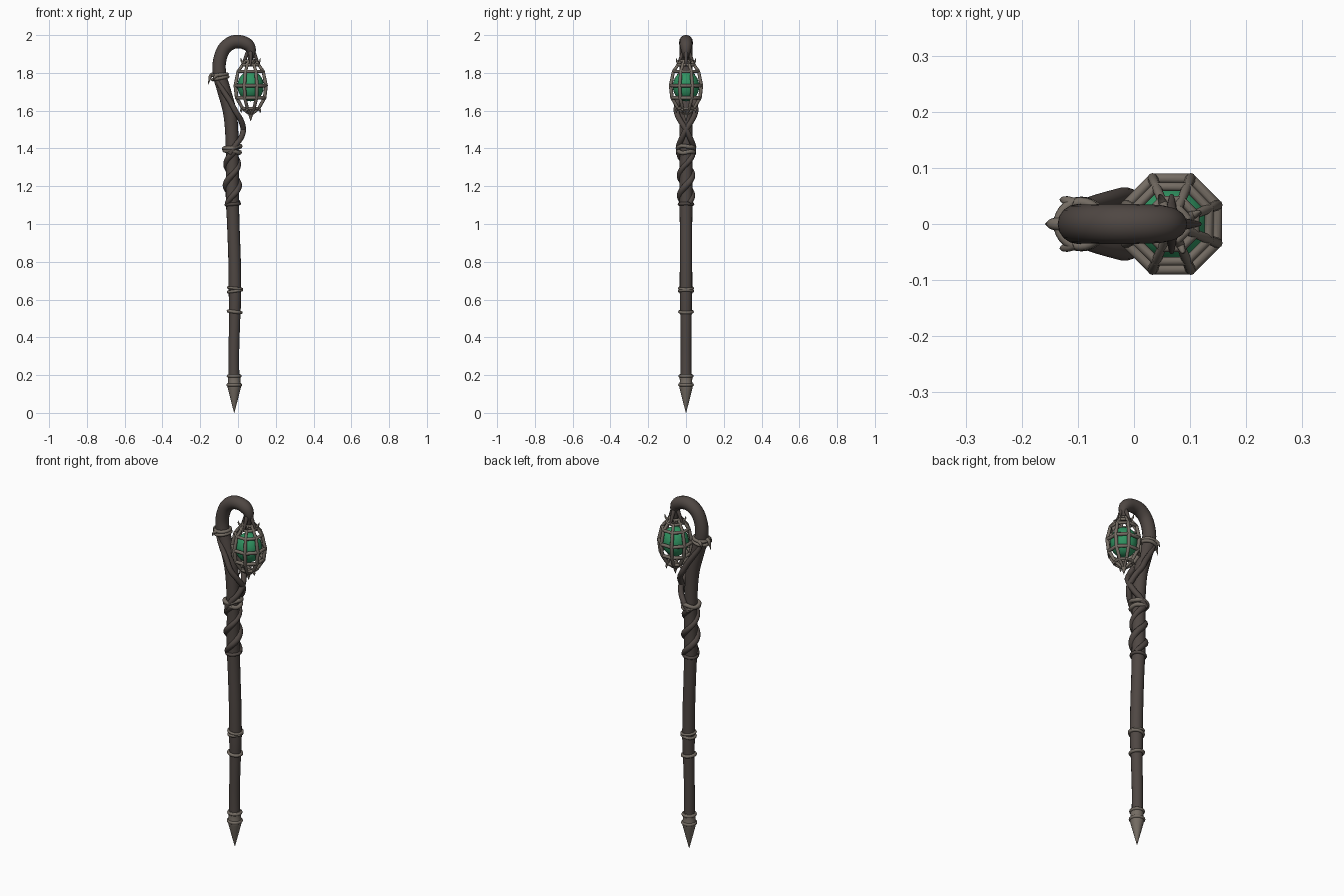
import bpy, math
from mathutils import Vector

if "Cube" in bpy.data.objects:
    bpy.data.objects.remove(bpy.data.objects["Cube"])


def mat(name, c):
    m = bpy.data.materials.new(name)
    m.diffuse_color = (*c, 1)
    m.use_nodes = True
    m.node_tree.nodes["Principled BSDF"].inputs["Base Color"].default_value = m.diffuse_color
    return m


WOOD = mat("dark wood", (0.078, 0.063, 0.056))
METAL = mat("weathered metal", (0.175, 0.15, 0.125))
GREEN = mat("green glow", (0.03, 0.29, 0.12))


def smooth_path(pts, n):
    # Catmull-Rom through (x, y, z, radius)
    p = [Vector(q) for q in pts]
    p = [2 * p[0] - p[1]] + p + [2 * p[-1] - p[-2]]
    out = []
    for i in range(1, len(p) - 2):
        a, b, c, d = p[i - 1:i + 3]
        for k in range(n):
            t = k / n
            out.append(0.5 * (2 * b + (c - a) * t + (2 * a - 5 * b + 4 * c - d) * t * t
                              + (3 * b - a - 3 * c + d) * t ** 3))
    return out + [p[-2]]


def tubes(name, paths, m, n=6, cyclic=False, res=3):
    cu = bpy.data.curves.new(name, 'CURVE')
    cu.dimensions = '3D'
    cu.bevel_depth = 1
    cu.bevel_resolution = res
    cu.use_fill_caps = True
    for pts in paths:
        q = smooth_path(pts, n) if n > 1 else [Vector(v) for v in pts]
        s = cu.splines.new('POLY')
        s.points.add(len(q) - 1)
        for sp, v in zip(s.points, q):
            sp.co = (v[0], v[1], v[2], 1)
            sp.radius = max(v[3], 0.0005)
        s.use_cyclic_u = cyclic
    ob = bpy.data.objects.new(name, cu)
    bpy.context.collection.objects.link(ob)
    bpy.ops.object.select_all(action='DESELECT')
    ob.select_set(True)
    bpy.context.view_layer.objects.active = ob
    bpy.ops.object.convert(target='MESH')
    ob = bpy.context.object
    ob.data.materials.clear()
    ob.data.materials.append(m)
    bpy.ops.object.shade_smooth_by_angle(angle=math.radians(50))
    return ob


def ring(x, z, R, r, tilt=0.0, seg=28, wob=0.0, off=0.0):
    out = []
    for i in range(seg):
        a = 2 * math.pi * i / seg + off
        out.append((x + R * math.cos(a), R * math.sin(a),
                    z + tilt * math.cos(a) + wob * math.sin(3 * a), r))
    return out


def axis_x(z):
    # centre line of the straight part of the staff
    ks = [(0, -.02), (.3, -.022), (.55, -.017), (.8, -.018), (1.0, -.025), (1.2, -.03), (1.45, -.032), (1.6, -.042)]
    for (a, u), (b, v) in zip(ks, ks[1:]):
        if z <= b:
            return u + (v - u) * (z - a) / (b - a)
    return ks[-1][1]


# Main staff, curling into the crook
tubes("staff_shaft", [[
    (-.02, 0, .13, .029), (-.022, 0, .3, .028), (-.018, 0, .5, .030), (-.016, 0, .62, .033),
    (-.018, 0, .8, .033), (-.025, 0, 1.0, .033), (-.03, 0, 1.15, .035), (-.03, 0, 1.35, .034),
    (-.034, 0, 1.5, .035), (-.045, 0, 1.6, .036), (-.072, 0, 1.7, .036), (-.097, 0, 1.79, .036),
    (-.098, 0, 1.86, .035), (-.075, 0, 1.925, .035), (-.032, 0, 1.96, .036), (.015, 0, 1.964, .035),
    (.052, 0, 1.948, .033), (.069, 0, 1.92, .026), (.068, 0, 1.885, .017), (.067, 0, 1.86, .012)]],
    WOOD, 8, res=6)

# Pointed ferrule
tubes("ferrule_spike", [[(-.02, 0, 0, .0008), (-.02, 0, .07, .019), (-.02, 0, .13, .034),
                         (-.02, 0, .15, .038), (-.02, 0, .165, .032), (-.02, 0, .185, .034),
                         (-.02, 0, .205, .031)]], METAL, 1, res=6)
tubes("ferrule_rings", [ring(-.02, .148, .033, .009), ring(-.02, .195, .031, .009)], METAL, 1, True)

# Metal bands along the shaft
tubes("shaft_bands", [ring(-.016, .645, .035, .008, .005), ring(-.016, .66, .036, .007, -.004),
                      ring(-.018, .535, .033, .009, -.004)], METAL, 1, True)
tubes("upper_collar", [ring(-.031, 1.385, .041, .011, -.006, wob=.003),
                       ring(-.031, 1.405, .044, .011, .007, wob=-.003)], METAL, 1, True)
tubes("lower_vine_band", [ring(-.028, 1.105, .035, .009, .003)], WOOD, 1, True)


# Vines wound around the middle of the staff
def helix(z0, z1, a0, turns, sgn):
    out = []
    for i in range(25):
        t = i / 24
        z = z0 + (z1 - z0) * t
        a = a0 + sgn * turns * 2 * math.pi * t
        out.append((axis_x(z) + .033 * math.cos(a), .033 * math.sin(a), z, .016 - .002 * math.cos(9 * t)))
    return out


tubes("wound_vines", [helix(1.11, 1.39, .5, 1.25, 1), helix(1.11, 1.39, .5 + math.pi, 1.25, 1)], WOOD, 3)

# Two vines crossing below the lantern, then hugging the crook
tubes("crossing_vines", [[
    (-.045, s * .04, 1.37, .013), (-.015, s * .038, 1.415, .015), (.015, s * .022, 1.455, .015),
    (.028, 0, 1.50, .015), (.015, s * -.032, 1.55, .015), (-.012, s * -.05, 1.595, .015),
    (-.042, s * -.045, 1.65, .015), (-.075, s * -.036, 1.70, .014), (-.102, s * -.026, 1.745, .012),
    (-.115, s * -.022, 1.785, .008)] for s in (1, -1)], WOOD, 5)

# Band and thorns on the crook
tubes("crook_band", [ring(-.096, 1.79, .039, .009, .004), ring(-.094, 1.772, .040, .009, .008)], METAL, 1, True)
tubes("crook_thorns", [
    [(-.125, 0, 1.795, .013), (-.143, 0, 1.785, .011), (-.151, 0, 1.765, .006), (-.158, 0, 1.738, .001)]] + [
    [(-.105, s * .036, 1.79, .010), (-.122, s * .042, 1.78, .008), (-.132, s * .044, 1.758, .001)]
    for s in (1, -1)], METAL, 5)

# Lantern cage: eight ribs and octagonal hoops
LX = .067
LEVELS = [(.030, 1.862, .008), (.046, 1.842, .008), (.072, 1.808, .0085), (.088, 1.733, .0095),
          (.080, 1.668, .0095), (.046, 1.612, .0085), (.012, 1.585, .007)]
ANG = [math.pi / 8 + k * math.pi / 4 for k in range(8)]


def polar(r, a, z, w):
    return (LX + r * math.cos(a), r * math.sin(a), z, w)


tubes("cage_ribs", [[polar(r, a, z, w) for r, z, w in LEVELS] for a in ANG], METAL, 1)
tubes("cage_hoops", [ring(LX, z, r, w, seg=8, off=math.pi / 8) for r, z, w in LEVELS[:6]], METAL, 1, True)

# Small spikes above and below the cage
tubes("cage_spikes", [[polar(.040, a, 1.85, .007), polar(.052, a, 1.862, .005), polar(.056, a, 1.878, .001)]
                      for a in ANG[::2]] +
      [[polar(.044, a, 1.612, .008), polar(.054, a, 1.603, .006), polar(.054, a, 1.588, .001)]
       for a in ANG[1::2]], METAL, 4)
tubes("cage_tip", [[(LX, 0, 1.615, .012), (LX, 0, 1.595, .018), (LX, 0, 1.575, .011), (LX, 0, 1.545, .001)]],
      METAL, 4)

# Root claws joining crook and lantern
tubes("lantern_claws", [[polar(.012, a, 1.915, .012), polar(.024, a, 1.89, .010), polar(.034, a, 1.865, .008),
                         polar(.050, a, 1.838, .004)] for a in [k * math.pi / 2 for k in range(4)]], WOOD, 4)

# Glowing core
bpy.ops.mesh.primitive_uv_sphere_add(segments=24, ring_count=16, radius=.070, location=(LX, 0, 1.73))
core = bpy.context.object
core.name = "glowing_core"
core.scale = (1, 1, 1.15)
core.data.materials.append(GREEN)
bpy.ops.object.shade_smooth_by_angle()
